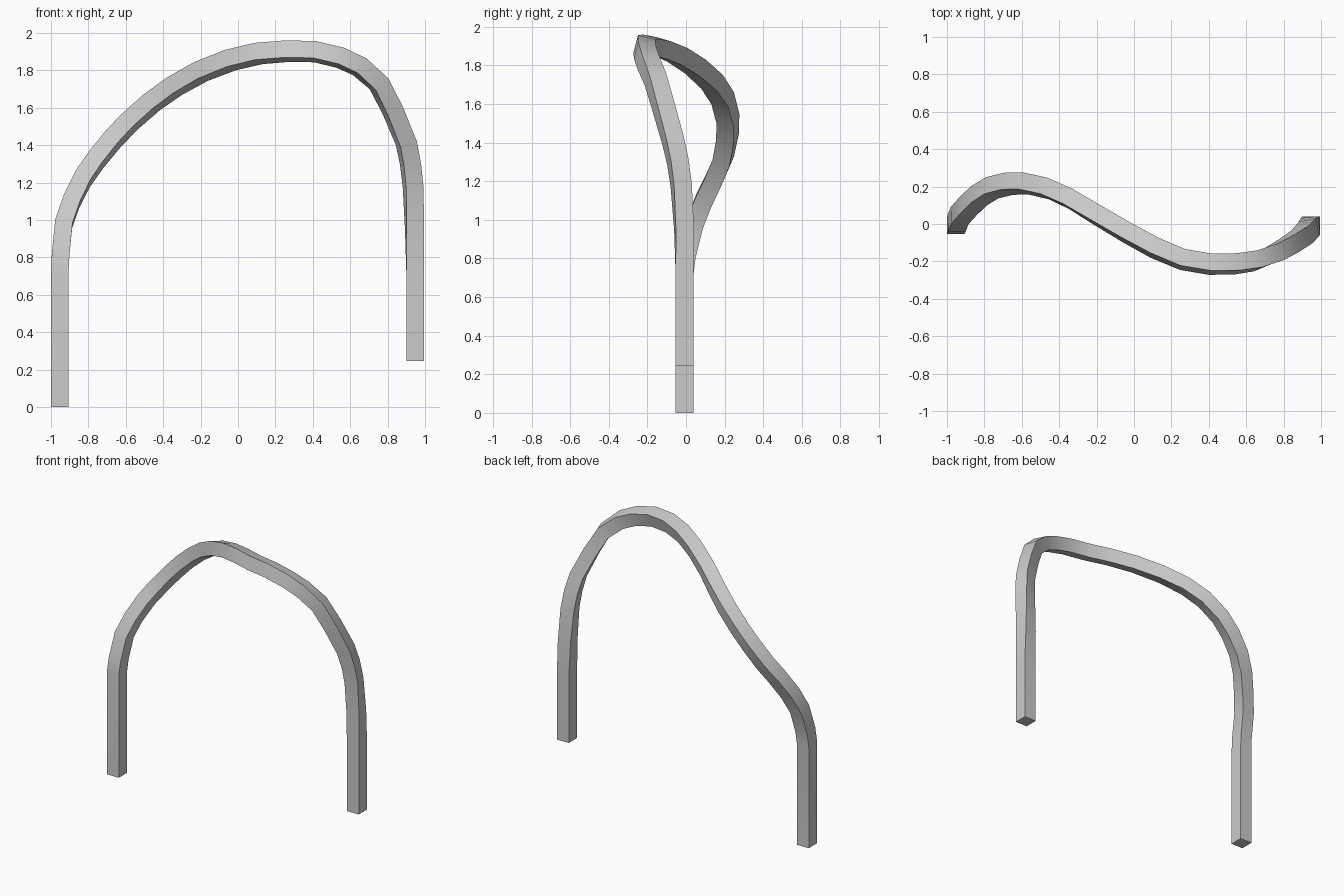
import bpy, bmesh
from mathutils import Vector

if "Cube" in bpy.data.objects:
    bpy.data.objects.remove(bpy.data.objects["Cube"])

SIZE = 0.094   # side of the square bar

# Path stations: x, y, z of the bar centre, and outward roll of its front face
PATH = [
    (-.953, -.007, 0, 0), (-.953, -.007, .73, 0), (-.948, .004, .82, 0),
    (-.932, .045, .98, .04), (-.89, .092, 1.10, .1), (-.83, .15, 1.22, .18),
    (-.76, .193, 1.32, .26), (-.67, .215, 1.43, .32), (-.58, .217, 1.525, .34),
    (-.46, .19, 1.63, .35), (-.34, .135, 1.715, .35), (-.20, .05, 1.793, .35),
    (-.04, -.045, 1.855, .33), (.11, -.127, 1.89, .3), (.26, -.19, 1.9025, .26),
    (.41, -.215, 1.9, .25), (.545, -.213, 1.868, .25), (.65, -.197, 1.82, .25),
    (.755, -.158, 1.727, .25), (.83, -.115, 1.58, .25), (.9, -.067, 1.41, .23),
    (.922, -.042, 1.30, .22), (.936, -.025, 1.18, .2), (.944, -.01, .95, .1),
    (.947, -.007, .72, 0), (.947, -.007, .245, 0),
]

# Square bar swept along the path
bm = bmesh.new()
pts = [Vector(p[:3]) for p in PATH]
rings = []
for i, p in enumerate(pts):
    t = Vector()
    if i > 0:
        t += (p - pts[i - 1]).normalized()
    if i < len(pts) - 1:
        t += (pts[i + 1] - p).normalized()
    t.normalize()
    outward = Vector((-t.z, 0, t.x)).normalized()
    side = Vector((0, -1, 0)) + PATH[i][3] * outward
    side = (side - side.dot(t) * t).normalized()
    up = t.cross(side)
    rings.append([bm.verts.new(p + (a * side + b * up) * SIZE / 2)
                  for a, b in ((1, 1), (-1, 1), (-1, -1), (1, -1))])
for r0, r1 in zip(rings, rings[1:]):
    for k in range(4):
        n = (k + 1) % 4
        bm.faces.new((r0[k], r0[n], r1[n], r1[k]))

# Closed ends
bm.faces.new(rings[0])
bm.faces.new(rings[-1])
bmesh.ops.recalc_face_normals(bm, faces=bm.faces[:])

mesh = bpy.data.meshes.new("bent_bar")
bm.to_mesh(mesh)
bm.free()
bar = bpy.data.objects.new("bent_bar", mesh)
bpy.context.collection.objects.link(bar)
bpy.context.view_layer.objects.active = bar
bar.select_set(True)
bpy.ops.object.shade_smooth_by_angle()
